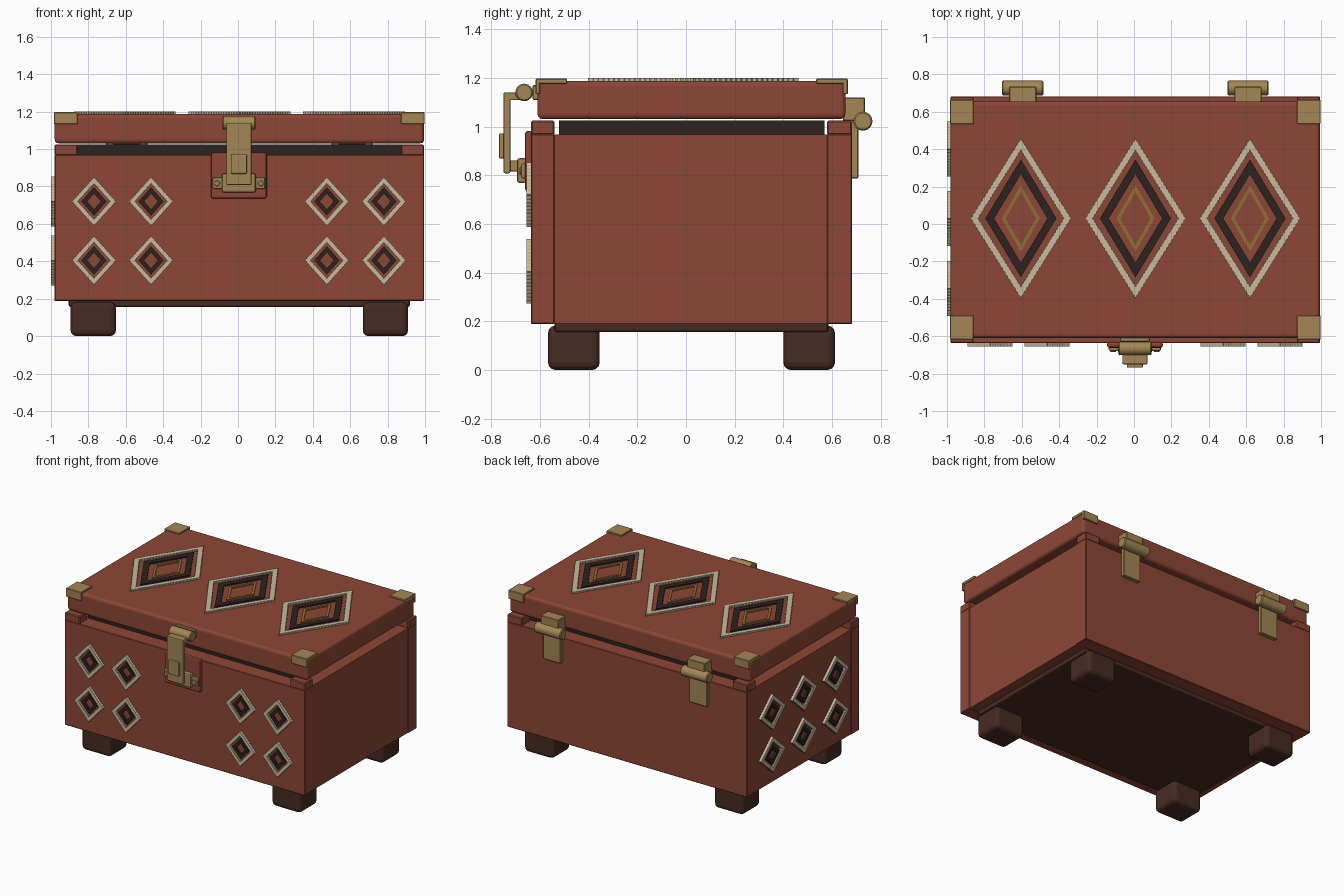
import bpy, bmesh, math
from mathutils import Matrix, Vector

if "Cube" in bpy.data.objects:
    bpy.data.objects.remove(bpy.data.objects["Cube"])


def material(name, color):
    m = bpy.data.materials.new(name)
    m.diffuse_color = (*color, 1)
    m.use_nodes = True
    m.node_tree.nodes["Principled BSDF"].inputs["Base Color"].default_value = m.diffuse_color
    return m


RED = material("terracotta wood", (0.27, 0.062, 0.037))
BRASS = material("brass", (0.37, 0.24, 0.09))
GOLD = material("gold inlay", (0.28, 0.16, 0.03))
CREAM = material("cream inlay", (0.58, 0.49, 0.34))
BLACK = material("black inlay", (0.026, 0.015, 0.015))
BROWN = material("dark brown wood", (0.062, 0.024, 0.015))
CX = 0.007  # middle of the chest; the left inlays stick out beyond it


def finish(name, bm, mat):
    bmesh.ops.recalc_face_normals(bm, faces=bm.faces)
    me = bpy.data.meshes.new(name)
    bm.to_mesh(me)
    bm.free()
    me.materials.append(mat)
    ob = bpy.data.objects.new(name, me)
    bpy.context.collection.objects.link(ob)
    return ob


def box(name, x, y, z, mat, bevel=0.0, segments=2):
    """Box from (min, max) ranges, with optionally rounded edges."""
    bm = bmesh.new()
    bmesh.ops.create_cube(bm, size=1)
    for v in bm.verts:
        v.co = Vector([(r[0] + r[1]) / 2 + c * (r[1] - r[0]) for r, c in zip((x, y, z), v.co)])
    if bevel:
        bmesh.ops.bevel(bm, geom=bm.edges[:], offset=bevel, segments=segments,
                        profile=0.5, affect='EDGES')
    return finish(name, bm, mat)


def rod(name, center, radius, length, mat, axis='Y', angle=90):
    """Cylinder along x by default."""
    bm = bmesh.new()
    bmesh.ops.create_cone(bm, cap_ends=True, segments=24, radius1=radius, radius2=radius, depth=length)
    bmesh.ops.bevel(bm, geom=[e for e in bm.edges if any(len(f.verts) > 4 for f in e.link_faces)],
                    offset=radius * 0.15, segments=1, affect='EDGES')
    bm.transform(Matrix.Translation(center) @ Matrix.Rotation(math.radians(angle), 4, axis))
    ob = finish(name, bm, mat)
    for p in ob.data.polygons:
        p.use_smooth = len(p.vertices) == 4
    ob.data.set_sharp_from_angle(angle=math.radians(35))
    return ob


def ring(name, center, u, v, normal, w, h, inner, depth, mat, teeth=0, amp=0.0):
    """Raised diamond frame; teeth give it a stitched, serrated outline."""
    bm = bmesh.new()
    u, v, normal, center = map(Vector, (u, v, normal, center))
    per_side = max(1, teeth * 2)
    loops = []
    for scale, level in ((1, 0), (1, depth), (inner, depth), (inner, 0)):
        loop = []
        for k in range(4 * per_side):
            side, t = divmod(k, per_side)
            t /= per_side
            a, b = [(1 - t, t), (-t, 1 - t), (t - 1, -t), (t, t - 1)][side]
            s = scale - (amp if k % 2 else 0)
            loop.append(bm.verts.new(center + u * a * w * s + v * b * h * s + normal * level))
        loops.append(loop)
    n = 4 * per_side
    for i in range(4):
        p, q = loops[i], loops[(i + 1) % 4]
        for k in range(n):
            bm.faces.new((p[k], p[(k + 1) % n], q[(k + 1) % n], q[k]))
    return finish(name, bm, mat)


# Body walls, with the end walls set in slightly
X0, X1 = -0.98, 0.995
box("front_wall", (X0, X1), (-0.637, -0.54), (0.188, 0.97), RED, 0.004, 1)
box("back_wall", (X0, X1), (0.58, 0.682), (0.188, 0.97), RED, 0.004, 1)
box("end_walls_and_core", (X0 + 0.005, X1 - 0.005), (-0.545, 0.585), (0.19, 0.968), RED)
box("inner_rim", (-0.868, 0.882), (-0.522, 0.57), (0.95, 1.025), BLACK)
box("base_plate", (-0.905, 0.919), (-0.54, 0.585), (0.155, 0.2), BROWN, 0.012)

# Corner blocks, feet and brass lid corners
for sx, xn in ((-1, "left"), (1, "right")):
    def xr(a, b):
        return tuple(sorted((CX + sx * a, CX + sx * b)))
    for y, yn in (((-0.637, -0.54), "front"), ((0.58, 0.682), "back")):
        box(f"{yn}_{xn}_corner_block", xr(0.865, 0.988), y, (0.965, 1.024), RED, 0.006, 1)
    for y, yn in (((-0.567, -0.355), "front"), ((0.4, 0.612), "back")):
        box(f"{yn}_{xn}_foot", xr(0.66, 0.902), y, (0.0, 0.182), BROWN, 0.03, 3)
    for y, wall, yn in (((-0.617, -0.488), (-0.618, -0.6), "front"),
                        ((0.535, 0.664), (0.645, 0.665), "back")):
        box(f"{yn}_{xn}_lid_corner_top", xr(0.864, 0.99), y, (1.175, 1.197), BRASS, 0.003, 1)
        box(f"{yn}_{xn}_lid_corner_edge", xr(0.864, 0.99), wall, (1.133, 1.195), BRASS, 0.003, 1)

# Lid
box("lid", (X0, X1), (-0.61, 0.655), (1.031, 1.187), RED, 0.02, 3)

# Three large inlays on the lid
for i, x in enumerate((-0.605, 0.008, 0.62)):
    args = ((x, 0.03, 1.184), (1, 0, 0), (0, 1, 0), (0, 0, 1))
    ring(f"lid_diamond_outer_{i}", *args, 0.272, 0.432, 0.85, 0.016, CREAM, 20, 0.02)
    ring(f"lid_diamond_middle_{i}", *args, 0.19, 0.315, 0.75, 0.013, BLACK)
    ring(f"lid_diamond_inner_{i}", *args, 0.102, 0.178, 0.8, 0.011, GOLD)


def small_diamond(name, center, u, normal, w):
    args = (center, u, (0, 0, 1), normal)
    ring(name + "_outer", *args, w, 0.133, 0.73, 0.02, CREAM, 9, 0.03)
    ring(name + "_inner", *args, w * 0.56, 0.076, 0.55, 0.015, BLACK)


# Small inlays on the front and the left end
for r, z in enumerate((0.405, 0.72)):
    for c, x in enumerate((-0.77, -0.465, 0.475, 0.78)):
        small_diamond(f"front_diamond_{r}_{c}", (x, -0.636, z), (1, 0, 0), (0, -1, 0), 0.12)
    for c, y in enumerate((-0.345, 0.03, 0.4)):
        small_diamond(f"left_diamond_{r}_{c}", (-0.979, y, z), (0, 1, 0), (-1, 0, 0), 0.147)

# Latch on the front
L = 0.005
box("latch_back_plate", (L - 0.149, L + 0.149), (-0.662, -0.63), (0.735, 0.982), RED, 0.012)
box("latch_strap", (L - 0.14, L + 0.14), (-0.678, -0.655), (0.787, 0.848), BRASS, 0.008)
box("latch_catch", (L - 0.09, L + 0.09), (-0.694, -0.655), (0.768, 0.87), BRASS, 0.01)
box("latch_staple", (L - 0.04, L + 0.04), (-0.735, -0.68), (0.815, 0.86), BRASS, 0.005)
for s in (-1, 1):
    rod(f"latch_screw_{s}", (L + s * 0.117, -0.679, 0.817), 0.015, 0.012, BRASS, 'X')
box("hasp", (L - 0.067, L + 0.067), (-0.75, -0.722), (0.808, 1.135), BRASS, 0.006)
box("hasp_boss", (L - 0.043, L + 0.043), (-0.768, -0.745), (0.868, 0.972), BRASS, 0.006)
box("hasp_arm", (L - 0.067, L + 0.067), (-0.75, -0.66), (1.108, 1.14), BRASS, 0.006)
rod("hasp_pivot", (L, -0.665, 1.14), 0.036, 0.178, BRASS)
box("hasp_lid_plate", (L - 0.08, L + 0.08), (-0.63, -0.6), (1.11, 1.17), BRASS, 0.004, 1)

# Hinges on the back
for s, n in ((-1, "left"), (1, "right")):
    x = CX + s * 0.602
    rod(f"{n}_hinge_barrel", (x, 0.727, 1.022), 0.039, 0.22, BRASS)
    box(f"{n}_hinge_upper_leaf", (x - 0.073, x + 0.073), (0.645, 0.735), (1.022, 1.12), BRASS, 0.004, 1)
    box(f"{n}_hinge_lower_leaf", (x - 0.073, x + 0.073), (0.678, 0.708), (0.787, 1.022), BRASS, 0.004, 1)
